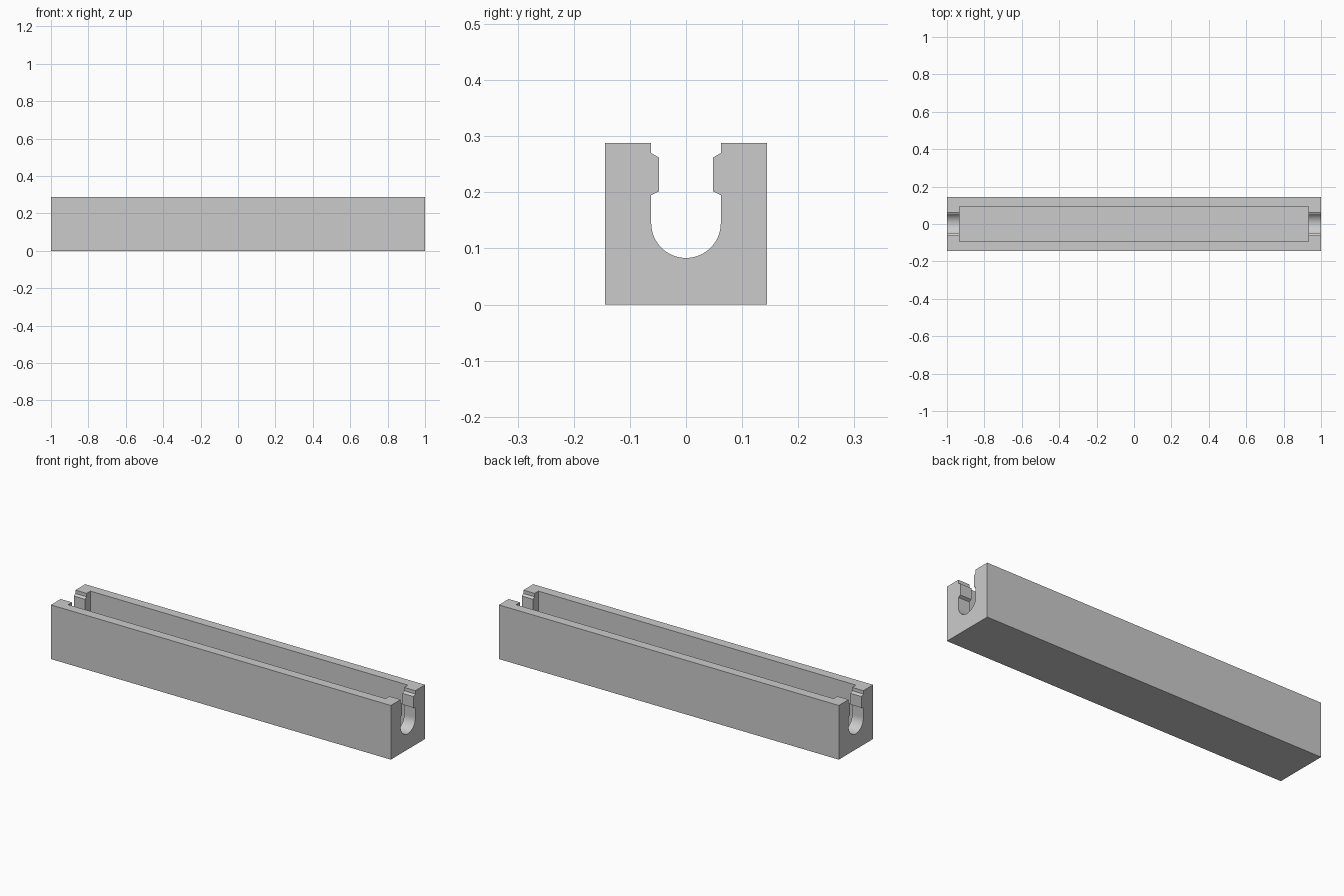
import bpy, bmesh, math

cube = bpy.data.objects.get("Cube")
if cube:
    bpy.data.objects.remove(cube, do_unlink=True)

HALF_WIDTH, HEIGHT = 0.144, 0.288
CAVITY_X, CAVITY_Y, FLOOR = 0.934, 0.094, 0.05
SLOT_R, SLOT_Z = 0.062, 0.145
ABOVE = HEIGHT + 0.1

grey = bpy.data.materials.new("light grey")
grey.use_nodes = True
colour = (0.6, 0.6, 0.6, 1)
grey.diffuse_color = colour
grey.node_tree.nodes["Principled BSDF"].inputs["Base Color"].default_value = colour


def extrude_along_x(name, outline, half_length):
    """Extrude a (y, z) outline symmetrically along x."""
    bm = bmesh.new()
    face = bm.faces.new([bm.verts.new((-half_length, y, z)) for y, z in outline])
    new = bmesh.ops.extrude_face_region(bm, geom=[face])["geom"]
    verts = [v for v in new if isinstance(v, bmesh.types.BMVert)]
    bmesh.ops.translate(bm, verts=verts, vec=(2 * half_length, 0, 0))
    bmesh.ops.recalc_face_normals(bm, faces=bm.faces)
    mesh = bpy.data.meshes.new(name)
    bm.to_mesh(mesh)
    bm.free()
    mesh.materials.append(grey)
    obj = bpy.data.objects.new(name, mesh)
    bpy.context.collection.objects.link(obj)
    return obj


def rectangle(half_width, bottom, top):
    return [(-half_width, bottom), (half_width, bottom),
            (half_width, top), (-half_width, top)]


# Outer block and the long open cavity
body = extrude_along_x("channel_body", rectangle(HALF_WIDTH, 0, HEIGHT), 1)
cavity = extrude_along_x("cavity_cutter", rectangle(CAVITY_Y, FLOOR, ABOVE), CAVITY_X)

# Keyhole slot through both ends, with retaining lips above a round seat
side = [(SLOT_R, ABOVE), (SLOT_R, 0.27), (0.048, 0.262),
        (0.048, 0.202), (SLOT_R, 0.195)]
steps = 32
arc = [(SLOT_R * math.cos(math.pi * i / steps),
        SLOT_Z - SLOT_R * math.sin(math.pi * i / steps)) for i in range(steps + 1)]
outline = side + arc + [(-y, z) for y, z in reversed(side)]
slot = extrude_along_x("slot_cutter", outline, 1.1)

# Cut the openings
bpy.ops.object.select_all(action="DESELECT")
bpy.context.view_layer.objects.active = body
body.select_set(True)
for cutter in (cavity, slot):
    cutter.hide_render = True
    mod = body.modifiers.new(cutter.name, "BOOLEAN")
    mod.operation = "DIFFERENCE"
    mod.solver = "EXACT"
    mod.object = cutter
    bpy.ops.object.modifier_apply(modifier=mod.name)
    bpy.data.objects.remove(cutter, do_unlink=True)

bpy.ops.object.shade_smooth_by_angle(angle=math.radians(20))
